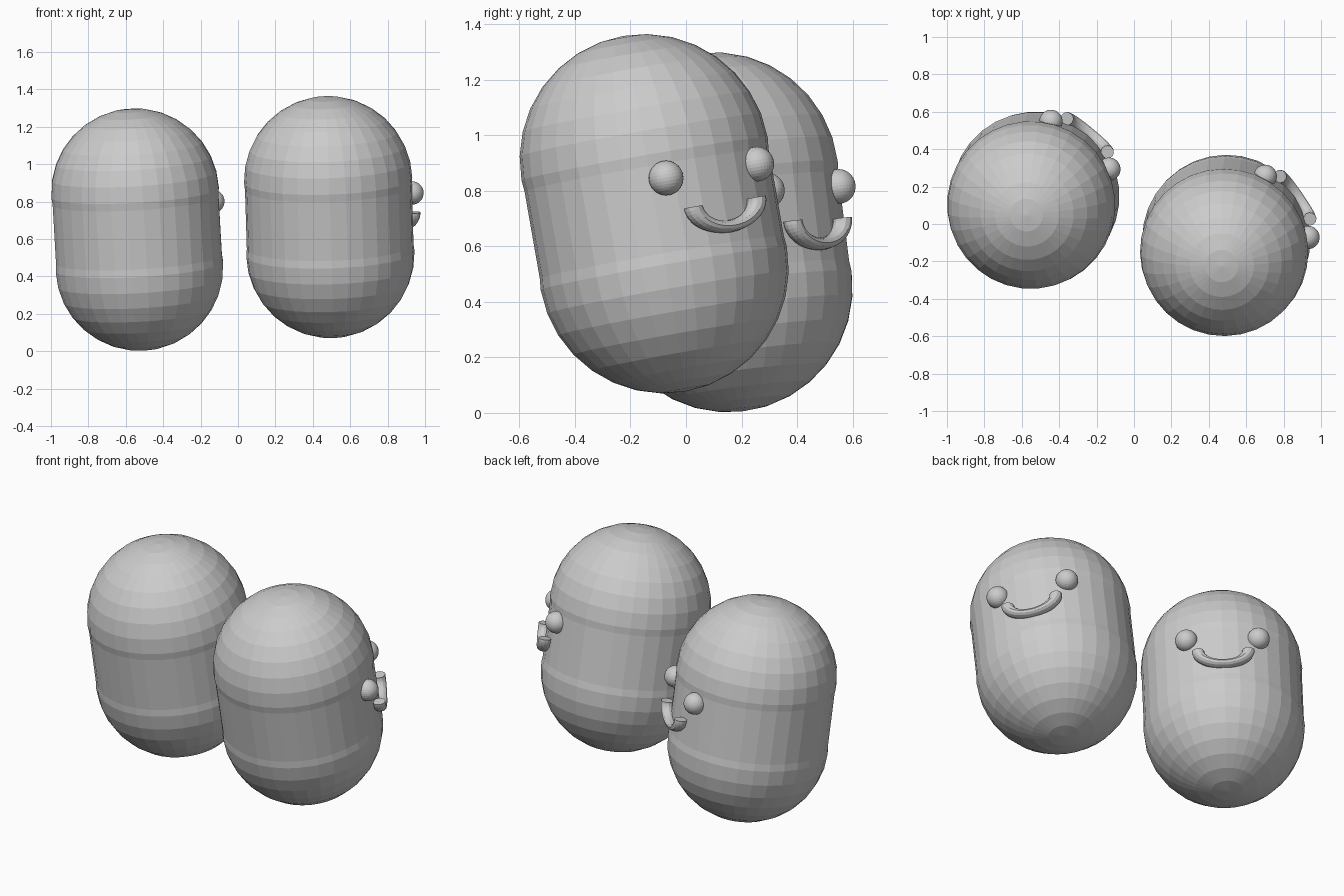
import bpy, bmesh, math
from mathutils import Matrix, Vector

if "Cube" in bpy.data.objects:
    bpy.data.objects.remove(bpy.data.objects["Cube"])

R = 0.45          # body radius
HALF = 0.20       # half distance between the dome centres

mat = bpy.data.materials.new("light_grey")
mat.diffuse_color = (0.6, 0.6, 0.6, 1)
mat.use_nodes = True
mat.node_tree.nodes["Principled BSDF"].inputs["Base Color"].default_value = mat.diffuse_color


def finish(name, bm, frame):
    bmesh.ops.recalc_face_normals(bm, faces=bm.faces)
    mesh = bpy.data.meshes.new(name)
    bm.to_mesh(mesh)
    bm.free()
    mesh.materials.append(mat)
    obj = bpy.data.objects.new(name, mesh)
    obj.matrix_world = frame
    bpy.context.collection.objects.link(obj)


def ball(name, frame, pos, radius, segs=32, rings=16):
    bm = bmesh.new()
    bmesh.ops.create_uvsphere(bm, u_segments=segs, v_segments=rings, radius=radius,
                              matrix=Matrix.Translation(pos))
    finish(name, bm, frame)


def smile(name, frame, pos, major=0.14, minor=0.035, squash=0.63, steps=24, sides=12):
    # lower half of a ring, flattened along the body axis, with flat ends
    bm = bmesh.new()
    loops = []
    for i in range(steps + 1):
        a = math.pi + math.pi * i / steps
        loop = []
        for j in range(sides):
            b = 2 * math.pi * j / sides
            d = major + minor * math.cos(b)
            loop.append(bm.verts.new(Vector(pos) + Vector(
                (minor * math.sin(b), d * math.cos(a), d * math.sin(a) * squash))))
        loops.append(loop)
    for p, q in zip(loops, loops[1:]):
        for j in range(sides):
            k = (j + 1) % sides
            bm.faces.new((p[j], p[k], q[k], q[j]))
    bm.faces.new(loops[0])
    bm.faces.new(loops[-1])
    finish(name, bm, frame)


def figure(side, top, bottom, facing):
    top, bottom = Vector(top), Vector(bottom)
    # local frame: z along the leaning body, x toward the face
    z = (top - bottom).normalized()
    f = Vector((math.cos(facing), math.sin(facing), 0))
    x = (f - z * f.dot(z)).normalized()
    y = z.cross(x)
    frame = Matrix((x, y, z)).transposed().to_4x4()
    frame.translation = (top + bottom) / 2

    # domes and the slightly slimmer trunk
    ball(side + "_top_dome", frame, (0, 0, HALF), R)
    ball(side + "_bottom_dome", frame, (0, 0, -HALF), R)
    bm = bmesh.new()
    bmesh.ops.create_cone(bm, cap_ends=True, segments=32, radius1=R - 0.004,
                          radius2=R - 0.004, depth=2 * HALF)
    finish(side + "_trunk", bm, frame)

    # face
    for label, s in (("right", -1), ("left", 1)):
        a = s * math.radians(26.5)
        ball(f"{side}_{label}_eye", frame,
             (R * math.cos(a), R * math.sin(a), HALF - 0.094), 0.0625)
    smile(side + "_mouth", frame, (R + 0.003, 0, HALF - 0.214))


figure("left_figure", (-0.55, 0.102, 0.85), (-0.527, 0.152, 0.45), math.radians(50.5))
figure("right_figure", (0.482, -0.149, 0.914), (0.494, -0.08, 0.52), math.radians(35))
